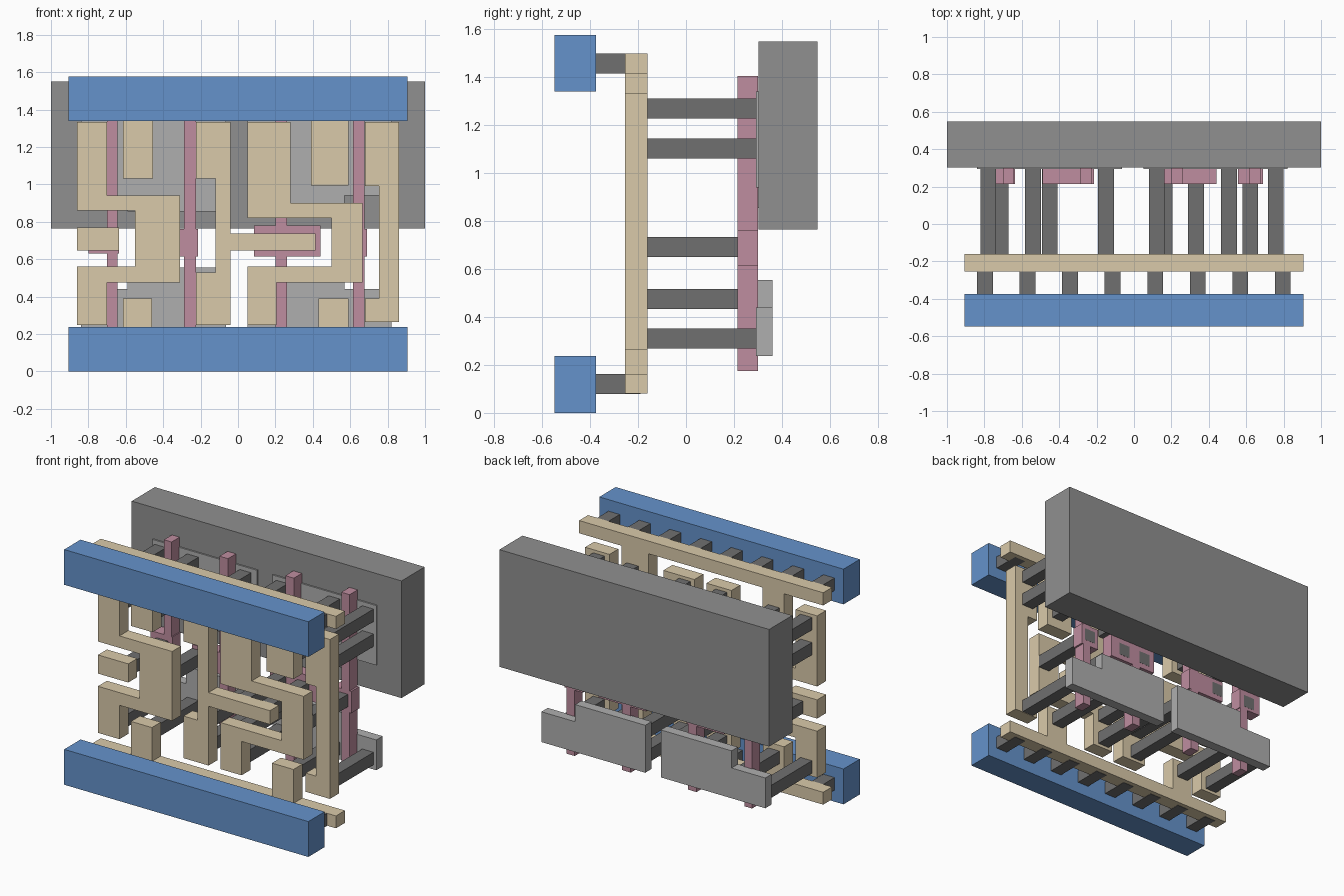
import bpy, bmesh


def material(name, rgb):
    m = bpy.data.materials.new(name)
    m.diffuse_color = (*rgb, 1)
    return m


BLUE = material("blue", (0.13, 0.29, 0.60))
TAN = material("tan", (0.70, 0.59, 0.40))
PINK = material("pink", (0.52, 0.27, 0.35))
DARK = material("dark_grey", (0.16, 0.16, 0.16))
MID = material("mid_grey", (0.28, 0.28, 0.28))
LIGHT = material("light_grey", (0.43, 0.43, 0.43))


def plate(name, outline, y0, y1, mat):
    """Extrude an x-z outline from y0 to y1."""
    bm = bmesh.new()
    face = bm.faces.new([bm.verts.new((x, y0, z)) for x, z in outline])
    ext = bmesh.ops.extrude_face_region(bm, geom=[face], use_keep_orig=True)
    moved = [v for v in ext["geom"] if isinstance(v, bmesh.types.BMVert)]
    bmesh.ops.translate(bm, verts=moved, vec=(0, y1 - y0, 0))
    bmesh.ops.recalc_face_normals(bm, faces=bm.faces)
    mesh = bpy.data.meshes.new(name)
    bm.to_mesh(mesh)
    bm.free()
    mesh.materials.append(mat)
    obj = bpy.data.objects.new(name, mesh)
    bpy.context.collection.objects.link(obj)
    return obj


def rect(x0, x1, z0, z1):
    return [(x0, z0), (x1, z0), (x1, z1), (x0, z1)]


def via(name, x, z, y0, y1, s=0.042):
    plate(name, rect(x - s, x + s, z - s, z + s), y0, y1, DARK)


# Front power rails with rows of short contacts
plate("lower_power_rail", rect(-0.905, 0.905, 0, 0.237), -0.548, -0.375, BLUE)
plate("upper_power_rail", rect(-0.905, 0.905, 1.34, 1.576), -0.548, -0.375, BLUE)
for i in range(8):
    for z in (0.12, 1.457):
        via("rail_contact", -0.797 + i * 0.2275, z, -0.38, -0.19)

# Tan wiring layer
W = (-0.255, -0.16, TAN)
plate("upper_wire_comb", [
    (-0.905, 1.5), (-0.905, 1.415), (-0.615, 1.415), (-0.615, 1.03),
    (-0.455, 1.03), (-0.455, 1.415), (0.39, 1.415), (0.39, 0.995),
    (0.59, 0.995), (0.59, 1.415), (0.905, 1.415), (0.905, 1.5)], *W)
plate("lower_wire_comb", [
    (-0.905, 0.08), (-0.905, 0.163), (-0.615, 0.163), (-0.615, 0.39),
    (-0.46, 0.39), (-0.46, 0.163), (0.43, 0.163), (0.43, 0.39),
    (0.59, 0.39), (0.59, 0.163), (0.905, 0.163), (0.905, 0.08)], *W)
plate("left_loop_wire", [
    (-0.86, 1.333), (-0.86, 0.86), (-0.55, 0.86), (-0.55, 0.56),
    (-0.86, 0.56), (-0.86, 0.248), (-0.70, 0.248), (-0.70, 0.475),
    (-0.31, 0.475), (-0.31, 0.94), (-0.70, 0.94), (-0.70, 1.333)], *W)
plate("left_tab_wire", rect(-0.86, -0.635, 0.645, 0.77), *W)
plate("centre_wire", [
    (-0.225, 1.333), (-0.225, 1.03), (-0.12, 1.03), (-0.12, 0.53),
    (-0.225, 0.53), (-0.225, 0.248), (-0.04, 0.248), (-0.04, 0.645),
    (0.415, 0.645), (0.415, 0.737), (-0.04, 0.737), (-0.04, 1.333)], *W)
plate("right_loop_wire", [
    (0.05, 1.333), (0.05, 0.82), (0.50, 0.82), (0.50, 0.56),
    (0.05, 0.56), (0.05, 0.248), (0.205, 0.248), (0.205, 0.475),
    (0.665, 0.475), (0.665, 0.90), (0.28, 0.90), (0.28, 1.333)], *W)
plate("right_bracket_wire", [
    (0.68, 1.333), (0.68, 0.99), (0.755, 0.99), (0.755, 0.39),
    (0.68, 0.39), (0.68, 0.265), (0.86, 0.265), (0.86, 1.333)], *W)

# Pink gate strips, each widened to a pad in the middle
for x0, x1, p0, p1, z0, z1 in [
        (-0.70, -0.643, -0.80, -0.637, 0.63, 0.77),
        (-0.288, -0.225, -0.49, -0.213, 0.615, 0.76),
        (0.20, 0.263, 0.085, 0.44, 0.615, 0.78),
        (0.615, 0.677, 0.555, 0.69, 0.615, 0.76)]:
    plate("gate_strip", [
        (x0, 0.175), (x1, 0.175), (x1, z0), (p1, z0), (p1, z1), (x1, z1),
        (x1, 1.405), (x0, 1.405), (x0, z1), (p0, z1), (p0, z0), (x0, z0)],
        0.215, 0.30, PINK)

# Back slab and light grey plates
plate("back_slab", rect(-1, 1, 0.765, 1.55), 0.303, 0.548, MID)
for side, outer, step, inner in (("left", -0.84, -0.59, -0.065),
                                 ("right", 0.82, 0.57, 0.05)):
    plate(side + "_lower_plate", [
        (outer, 0.237), (inner, 0.237), (inner, 0.555),
        (step, 0.555), (step, 0.44), (outer, 0.44)], 0.293, 0.36, LIGHT)
    plate(side + "_upper_plate", [
        (outer, 1.34), (inner, 1.34), (inner, 0.855),
        (step, 0.855), (step, 0.94), (outer, 0.94)], 0.293, 0.36, LIGHT)

# Long contacts from the wiring to the back plates
for x in (-0.78, -0.54, -0.15, 0.122, 0.508, 0.758):
    rows = [1.27, 1.103, 0.31]
    if abs(x) < 0.2:
        rows.append(0.475)
    for z in rows:
        via("plate_contact", x, z, -0.17, 0.30)

# Long contacts from the wiring through the gate pads
for x in (-0.713, -0.45, 0.163, 0.332, 0.622):
    via("gate_contact", x, 0.692, -0.17, 0.301)
